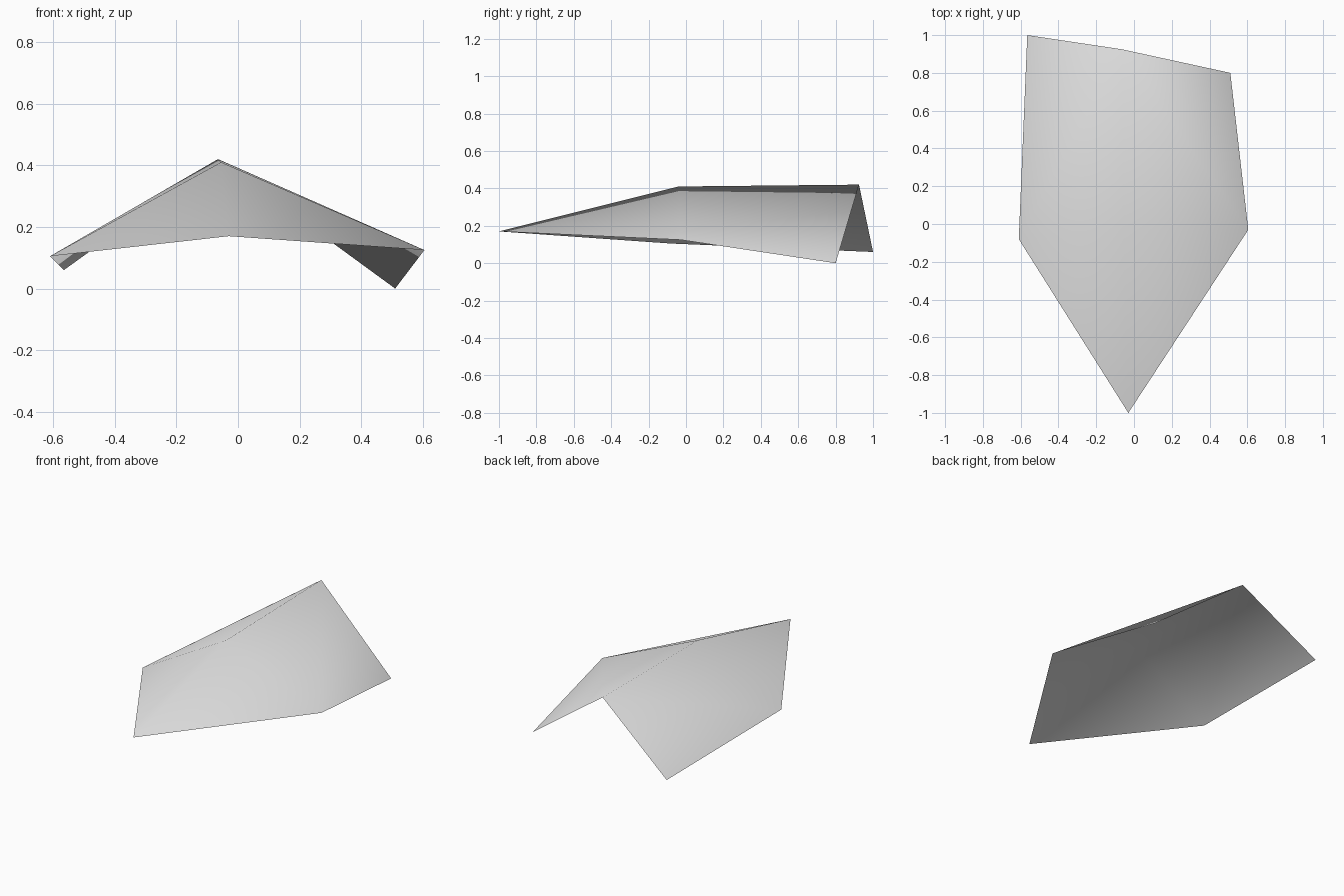
import bpy
import bmesh

cube = bpy.data.objects.get("Cube")
if cube:
    bpy.data.objects.remove(cube, do_unlink=True)

# Single plain grey finish
grey = bpy.data.materials.new("plain_grey")
grey.use_nodes = True
colour = (0.8, 0.8, 0.8, 1.0)
grey.diffuse_color = colour
grey.node_tree.nodes["Principled BSDF"].inputs["Base Color"].default_value = colour

# Corners of the folded sheet: pointed tip, middle row, back row
corners = {
    "tip": (-0.03, -1.0, 0.17),
    "mid_right": (-0.61, -0.08, 0.105),
    "mid_ridge": (-0.055, -0.04, 0.41),
    "mid_left": (0.605, -0.03, 0.125),
    "back_right": (-0.565, 1.0, 0.06),
    "back_ridge": (-0.065, 0.925, 0.42),
    "back_left": (0.51, 0.80, 0.0),
}

bm = bmesh.new()
v = {name: bm.verts.new(co) for name, co in corners.items()}


def add_half(side, flip):
    """One side of the ridge: nose triangle and a back panel folded on its diagonal."""
    mid, back = v["mid_" + side], v["back_" + side]
    ridge, ridge_end = v["mid_ridge"], v["back_ridge"]
    for tri in ((v["tip"], mid, ridge), (mid, ridge_end, ridge), (mid, back, ridge_end)):
        bm.faces.new(tri[::-1] if flip else tri)


add_half("left", False)
add_half("right", True)

mesh = bpy.data.meshes.new("folded_sheet")
for face in bm.faces:
    face.smooth = True
bm.to_mesh(mesh)
bm.free()
mesh.materials.append(grey)

# Open, smooth-shaded sheet
sheet = bpy.data.objects.new("folded_sheet", mesh)
bpy.context.collection.objects.link(sheet)
